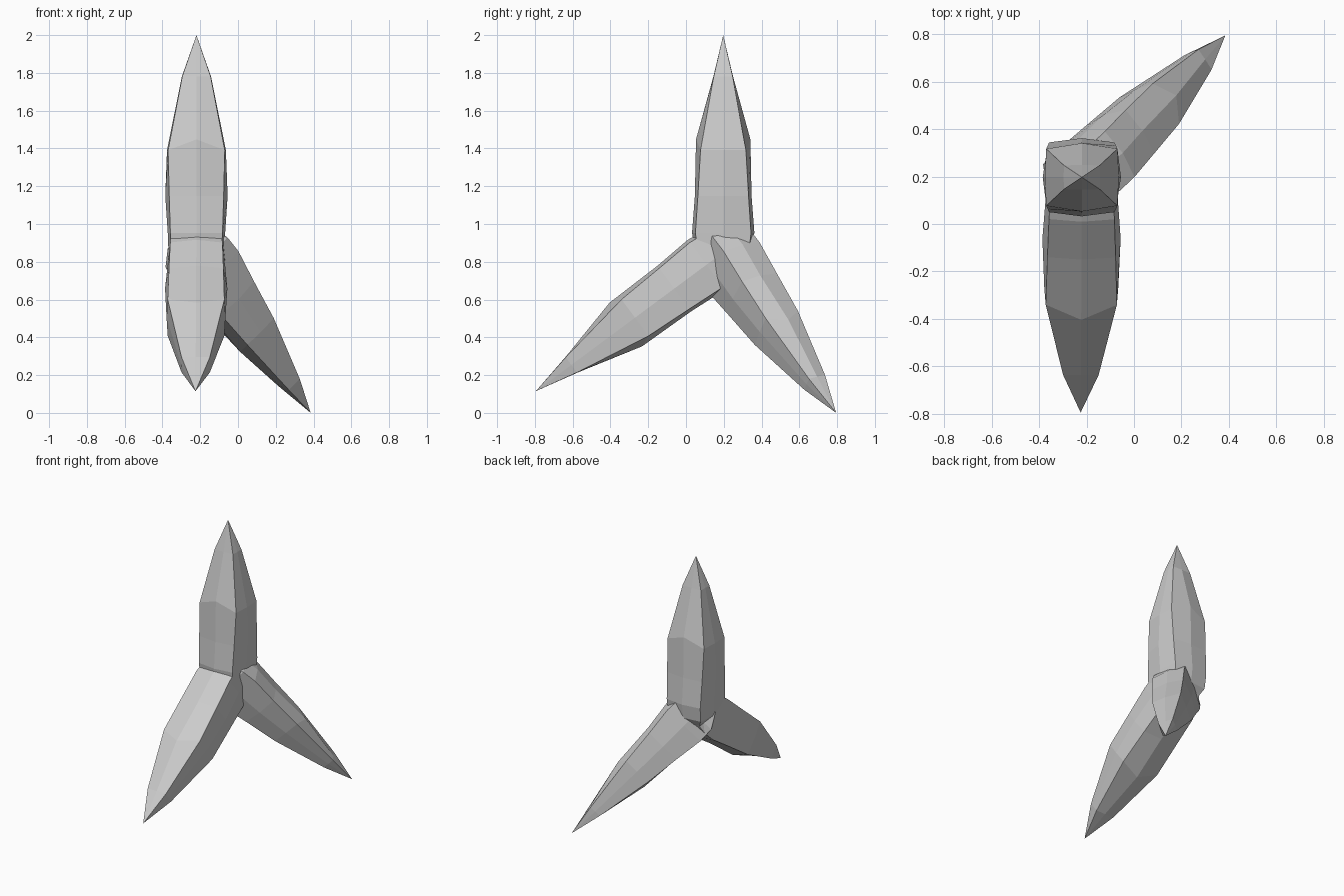
import bpy, bmesh, math
from mathutils import Vector

if "Cube" in bpy.data.objects:
    bpy.data.objects.remove(bpy.data.objects["Cube"])

HUB = Vector((-0.22, 0.197, 0.85))
# d along arm (fraction), corner half width, corner half depth, mid half width, mid half depth
RINGS = [(-0.08, .085, .085, .100, .100),
         (0.00, .132, .136, .148, .150),
         (0.09, .138, .147, .152, .165),
         (0.26, .144, .134, .165, .150),
         (0.47, .150, .120, .156, .144),
         (0.81, .075, .050, .077, .052)]


def arm(name, tip, side, roll=0.0, sw=1.0, sd=1.0, flare=0.0):
    """Faceted square spike from the hub to a pointed tip."""
    axis = Vector(tip) - HUB
    length = axis.length
    w = axis.normalized()
    u = Vector(side)
    u = (u - w * u.dot(w)).normalized()
    v = w.cross(u)
    c, s = math.cos(roll), math.sin(roll)
    u, v = u * c + v * s, v * c - u * s
    bm = bmesh.new()
    loops = []
    for i, (d, a, b, ma, mb) in enumerate(RINGS):
        f = 1 + flare * max(0, 1 - max(d, 0) / 0.47)
        dm = d + (0.05 if i == 4 else 0)
        pts = [(a, b, d), (0, mb, dm), (-a, b, d), (-ma, 0, d),
               (-a, -b, d), (0, -mb, dm), (a, -b, d), (ma, 0, d)]
        loops.append([bm.verts.new(HUB + w * (t * length) + u * (x * sw * f) + v * (y * sd * f))
                      for x, y, t in pts])
    end = bm.verts.new(tip)
    for lo, hi in zip(loops, loops[1:]):
        for k in range(8):
            j = (k + 1) % 8
            bm.faces.new((lo[k], lo[j], hi[j], hi[k]))
    for k in range(8):
        bm.faces.new((loops[-1][k], loops[-1][(k + 1) % 8], end))
    bm.faces.new(loops[0][::-1])
    bmesh.ops.recalc_face_normals(bm, faces=bm.faces)
    mesh = bpy.data.meshes.new(name)
    bm.to_mesh(mesh)
    bm.free()
    bpy.context.collection.objects.link(bpy.data.objects.new(name, mesh))


# Upright arm and the two legs
arm("upper_spike", (-0.22, 0.197, 2.0), (1, 0, 0))
arm("front_spike", (-0.225, -0.795, 0.115), (1, 0, 0))
arm("rear_spike", (0.385, 0.795, 0.0), (0.70, -0.71, 0),
    roll=math.radians(16), sw=0.69, sd=0.86, flare=0.28)
